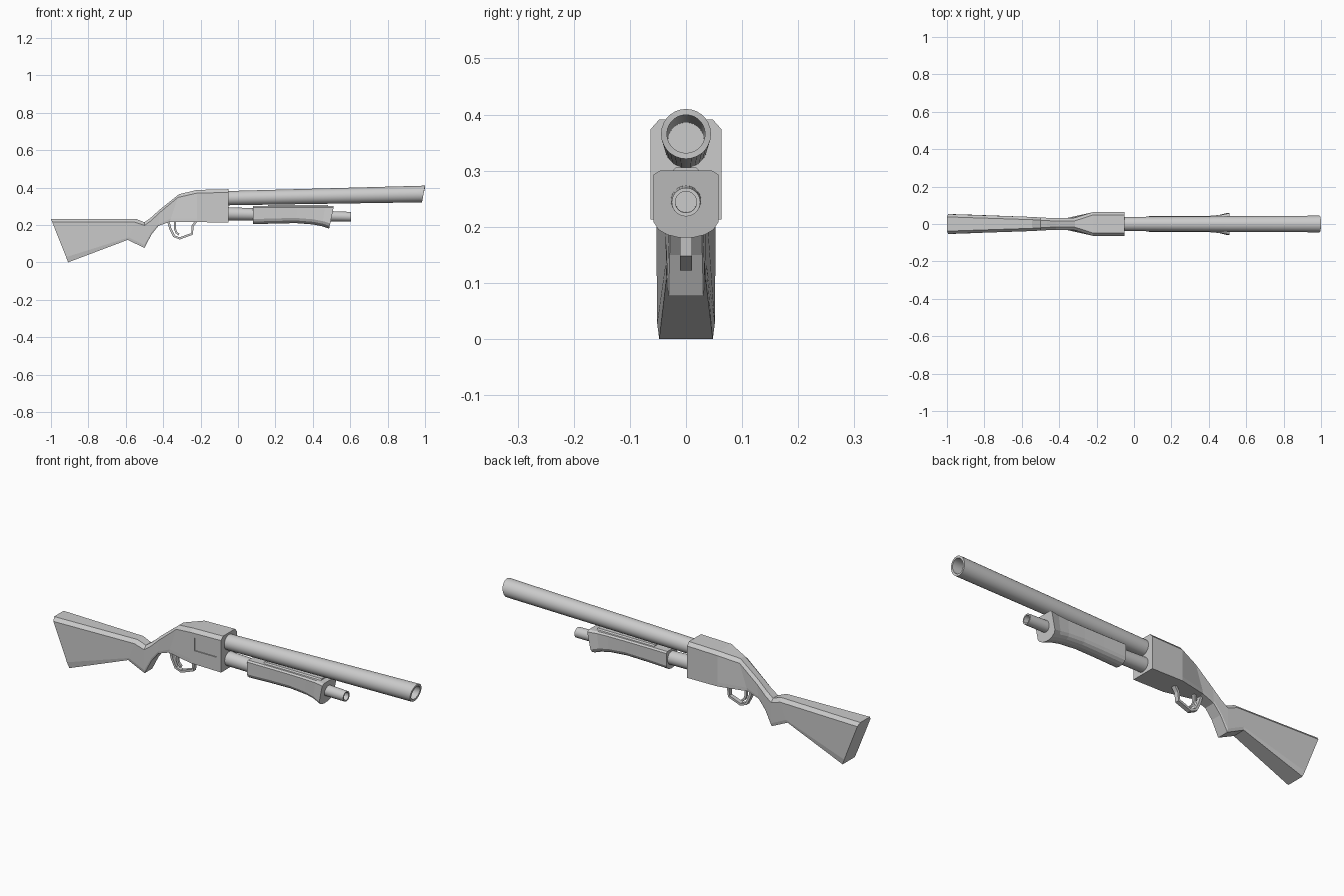
import bpy
import bmesh
from math import sin, cos, tau, radians
from mathutils import Vector

if "Cube" in bpy.data.objects:
    bpy.data.objects.remove(bpy.data.objects["Cube"])


def loft(name, rings, smooth=False):
    """Skin a list of equal-length point rings and cap both ends."""
    bm = bmesh.new()
    rows = [[bm.verts.new(p) for p in ring] for ring in rings]
    n = len(rows[0])
    for a, b in zip(rows, rows[1:]):
        for i in range(n):
            j = (i + 1) % n
            bm.faces.new((a[i], a[j], b[j], b[i]))
    bm.faces.new(rows[0])
    bm.faces.new(rows[-1])
    bmesh.ops.recalc_face_normals(bm, faces=bm.faces)
    mesh = bpy.data.meshes.new(name)
    bm.to_mesh(mesh)
    bm.free()
    ob = bpy.data.objects.new(name, mesh)
    bpy.context.collection.objects.link(ob)
    if smooth:
        bpy.ops.object.select_all(action='DESELECT')
        bpy.context.view_layer.objects.active = ob
        ob.select_set(True)
        bpy.ops.object.shade_smooth_by_angle(angle=radians(35))
    return ob


def circle(x, z, r, lean=0.0, n=28):
    """Circle across x; lean shifts the top forward."""
    return [(x + lean * sin(tau * i / n), r * cos(tau * i / n), z + r * sin(tau * i / n))
            for i in range(n)]


def mirrored(half):
    """Close a half outline (y > 0) into a full ring."""
    return half + [(x, -y, z) for x, y, z in reversed(half)]


def ribbon(name, path, thick, half_width):
    """Sweep a flat bar along an x-z path."""
    pts = [Vector(p) for p in path]
    rings = []
    for i, p in enumerate(pts):
        d = (pts[min(i + 1, len(pts) - 1)] - pts[max(i - 1, 0)]).normalized()
        nrm = Vector((-d.y, d.x)) * thick / 2
        a, b = p + nrm, p - nrm
        rings.append([(a.x, half_width, a.y), (b.x, half_width, b.y),
                      (b.x, -half_width, b.y), (a.x, -half_width, a.y)])
    return loft(name, rings)


# Stock and receiver: top x,z / bottom x,z / half width / bottom width ratio
stations = [
    (-1.00, .232, -.908, .000, .053, .90),
    (-.545, .232, -.590, .120, .038, .88),
    (-.500, .214, -.500, .077, .035, .88),
    (-.465, .240, -.462, .150, .033, .88),
    (-.417, .283, -.425, .195, .031, .90),
    (-.316, .364, -.365, .217, .032, .95),
    (-.220, .387, -.220, .215, .063, 1.0),
    (-.050, .391, -.050, .213, .063, 1.0),
]
rings = []
for tx, tz, bx, bz, w, ratio in stations:
    top, bot = Vector((tx, 0, tz)), Vector((bx, 0, bz))
    shoulder = top.lerp(bot, .017 / (tz - bz))
    low = bot.lerp(top, .12)
    rings.append(mirrored([
        (bot.x, w * ratio, bot.z),
        (low.x, w * (.3 * ratio + .7), low.z),
        (shoulder.x, w, shoulder.z),
        (top.x, w - .015, top.z)]))
body = loft("stock_and_receiver", rings)

# Shallow ejection port in the front side of the receiver
bpy.ops.mesh.primitive_cube_add(size=1, location=(-.1375, -.064, .316))
cutter = bpy.context.object
cutter.name = "port_cutter"
cutter.hide_render = True
cutter.scale = (.125, .012, .066)
mod = body.modifiers.new("port", 'BOOLEAN')
mod.object = cutter
mod.operation = 'DIFFERENCE'
bpy.context.view_layer.objects.active = body
bpy.ops.object.modifier_apply(modifier=mod.name)
bpy.data.objects.remove(cutter)

# Barrel with an open bore and a leaning muzzle
loft("barrel", [circle(-.06, .343, .038), circle(.992, .3655, .0445, .008),
                circle(.992, .3655, .034, .008), circle(.45, .354, .032)], True)

# Magazine tube under the barrel
loft("magazine_tube", [circle(-.06, .260, .035), circle(.605, .244, .0255),
                       circle(.605, .244, .019), circle(.55, .245, .019)], True)

# Pump grip: x / half width / bottom z / forward lean at the top
grip = []
for x, w, bottom, lean in [(.08, .043, .203, 0), (.20, .042, .207, 0),
                           (.31, .042, .209, .003), (.40, .044, .202, .008),
                           (.45, .048, .192, .014), (.487, .058, .180, .024)]:
    low = bottom + .032
    half = [(x + lean * .3 * (1 - cos(a)), w * sin(a), low - .032 * cos(a))
            for a in (.2, .6, 1.0, 1.45)]
    half += [(x + lean, w, .293), (x + lean, w * .8, .300)]
    grip.append(mirrored(half))
loft("pump_grip", grip)

# Raised rib on top of the grip
loft("grip_rib", [mirrored([(x, .03, .294), (x, .018, .306)]) for x in (.16, .48)])

# Trigger guard and trigger
ribbon("trigger_guard", [(-.374, .225), (-.362, .180), (-.342, .140), (-.312, .128),
                         (-.246, .152), (-.242, .195), (-.222, .222)], .012, .011)
ribbon("trigger", [(-.338, .222), (-.337, .178), (-.330, .160), (-.316, .148)], .011, .006)
